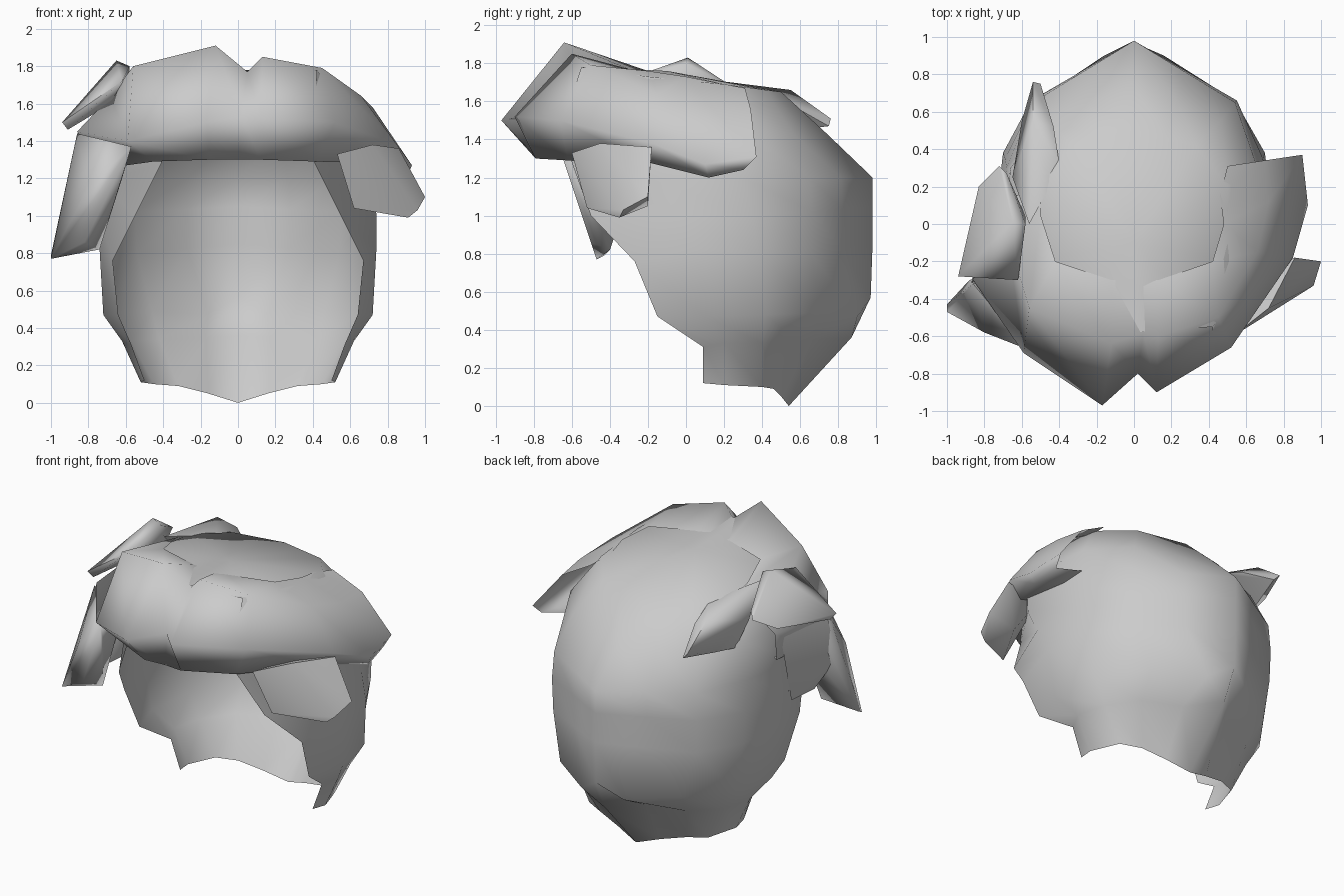
import bpy, bmesh, math

mat = bpy.data.materials.new("grey_hair")
mat.diffuse_color = (0.6, 0.6, 0.6, 1)


def finish(name, bm, angle):
    bmesh.ops.remove_doubles(bm, verts=bm.verts, dist=0.001)
    bmesh.ops.recalc_face_normals(bm, faces=bm.faces)
    me = bpy.data.meshes.new(name)
    bm.to_mesh(me)
    bm.free()
    me.materials.append(mat)
    ob = bpy.data.objects.new(name, me)
    bpy.context.collection.objects.link(ob)
    bpy.ops.object.select_all(action='DESELECT')
    ob.select_set(True)
    bpy.context.view_layer.objects.active = ob
    bpy.ops.object.shade_smooth_by_angle(angle=math.radians(angle))


def add_grid(bm, rows):
    vs = [[bm.verts.new(p) for p in r] for r in rows]
    for a, b in zip(vs, vs[1:]):
        for i in range(len(a) - 1):
            bm.faces.new((a[i], a[i + 1], b[i + 1], b[i]))
    return vs


def lock(name, pts):
    """Chunky strand wrapped around its corner points."""
    bm = bmesh.new()
    vs = [bm.verts.new(p) for p in pts]
    res = bmesh.ops.convex_hull(bm, input=vs)
    junk = {v for v in res["geom_interior"] + res["geom_unused"]
            if isinstance(v, bmesh.types.BMVert)}
    bmesh.ops.delete(bm, geom=list(junk), context='VERTS')
    finish(name, bm, 70)


# Main shell: half rows from the open face edge to the middle of the back
half = [
    [(.42, -.55, 1.78), (.50, -.20, 1.73), (.50, .20, 1.69), (.33, .42, 1.66), (0, .50, 1.65)],
    [(.41, -.64, 1.50), (.70, -.20, 1.45), (.66, .30, 1.45), (.47, .56, 1.43), (0, .74, 1.43)],
    [(.41, -.60, 1.28), (.73, -.15, 1.18), (.68, .30, 1.20), (.54, .65, 1.20), (0, .98, 1.20)],
    [(.55, -.50, 1.00), (.74, -.05, 1.00), (.69, .35, 1.00), (.55, .66, 1.02), (0, .98, 1.05)],
    [(.67, -.27, .76), (.74, .05, .82), (.70, .38, .80), (.54, .66, .80), (0, .98, .85)],
    [(.64, -.15, .47), (.72, .10, .47), (.66, .42, .48), (.46, .70, .49), (0, .97, .57)],
    [(.57, .09, .31), (.62, .20, .33), (.57, .40, .33), (.42, .58, .34), (0, .87, .36)],
    [(.50, .09, .12), (.52, .20, .11), (.45, .40, .10), (.32, .46, .09), (0, .54, 0)],
]
# Column beside the middle: straight above, tucked in under the back
tuck = {5: (.16, .90, .47), 6: (.17, .67, .35), 7: (.16, .50, .05)}
rows = []
for i, r in enumerate(half):
    mid = tuck.get(i, tuple((a + b) / 2 for a, b in zip(r[3], r[4])))
    r = r[:4] + [mid, r[4]]
    rows.append(r + [(-x, y, z) for x, y, z in reversed(r[:-1])])
bm = bmesh.new()
vs = add_grid(bm, rows)
pole = bm.verts.new((0, -.1, 1.76))
front = bm.verts.new((0, -.58, 1.78))
top = [front] + vs[0] + [front]
for a, b in zip(top, top[1:]):
    bm.faces.new((pole, a, b))
finish("hair_shell", bm, 75)

# Fringe: columns running root, crest, front, hem, tucked underside
middle = [(.04, -.30, 1.76), (.05, -.58, 1.77), (.02, -.80, 1.53), (0, -.78, 1.30), (0, -.56, 1.33)]
right_cols = [
    [(.13, -.30, 1.77), (.13, -.60, 1.85), (.12, -.90, 1.52), (.12, -.79, 1.30), (.12, -.56, 1.33)],
    [(.42, -.20, 1.76), (.45, -.50, 1.79), (.52, -.66, 1.50), (.42, -.62, 1.29), (.40, -.50, 1.33)],
    [(.48, .00, 1.73), (.66, -.15, 1.64), (.85, -.18, 1.38), (.75, -.20, 1.28), (.65, -.15, 1.32)],
    [(.46, .15, 1.70), (.72, .12, 1.58), (.93, .10, 1.27), (.90, .12, 1.20), (.67, .15, 1.28)],
    [(.50, .31, 1.67), (.70, .34, 1.56), (.90, .37, 1.31), (.88, .30, 1.24), (.66, .30, 1.30)],
]
left_cols = [
    [(-.12, -.30, 1.77), (-.12, -.64, 1.91), (-.17, -.97, 1.50), (-.15, -.79, 1.30), (-.12, -.56, 1.33)],
    [(-.42, -.20, 1.76), (-.56, -.45, 1.80), (-.59, -.69, 1.40), (-.45, -.61, 1.29), (-.40, -.50, 1.33)],
    [(-.50, .05, 1.72), (-.68, -.05, 1.64), (-.86, -.30, 1.45), (-.74, -.25, 1.25), (-.65, -.15, 1.30)],
    [(-.50, .20, 1.68), (-.63, .15, 1.58), (-.74, .10, 1.45), (-.72, .05, 1.25), (-.68, .05, 1.28)],
]
bm = bmesh.new()
add_grid(bm, left_cols[::-1] + [middle] + right_cols)
finish("fringe", bm, 85)

# Hanging locks beside the face
lock("right_front_lock", [
    (.53, -.60, 1.33), (.62, -.52, 1.04), (.91, -.35, .99), (.96, -.33, 1.03),
    (1, -.20, 1.10), (.80, -.20, 1.05), (.86, -.18, 1.36), (.62, -.20, 1.30),
    (.72, -.45, 1.38)])
lock("left_front_lock", [
    (-.57, -.67, 1.37), (-.86, -.32, 1.44), (-1, -.47, .77), (-1, -.43, .79),
    (-.82, -.50, .86), (-.74, -.40, .82), (-.70, -.25, 1.25), (-.62, -.56, 1.20),
    (-.80, -.58, 1.15), (-.88, -.30, 1.20)])
lock("left_temple_lock", [
    (-.73, .02, 1.40), (-.86, -.30, 1.44), (-.74, -.08, .93), (-.76, -.30, .93),
    (-.89, -.35, 1.15), (-.66, -.25, 1.30)])

# Flicked locks on the left of the crown
lock("left_side_lock", [
    (-.94, -.28, 1.50), (-.91, -.26, 1.46), (-.83, .20, 1.55), (-.72, .31, 1.62),
    (-.68, .27, 1.66), (-.65, .01, 1.83), (-.58, .00, 1.80), (-.58, .04, 1.66),
    (-.62, -.30, 1.72)])
lock("left_back_lock", [
    (-.54, .76, 1.51), (-.50, .75, 1.47), (-.54, .55, 1.66), (-.65, .25, 1.58),
    (-.43, .52, 1.60), (-.40, .33, 1.66), (-.45, .20, 1.69), (-.60, .55, 1.46),
    (-.62, .35, 1.42), (-.56, .00, 1.73)])
